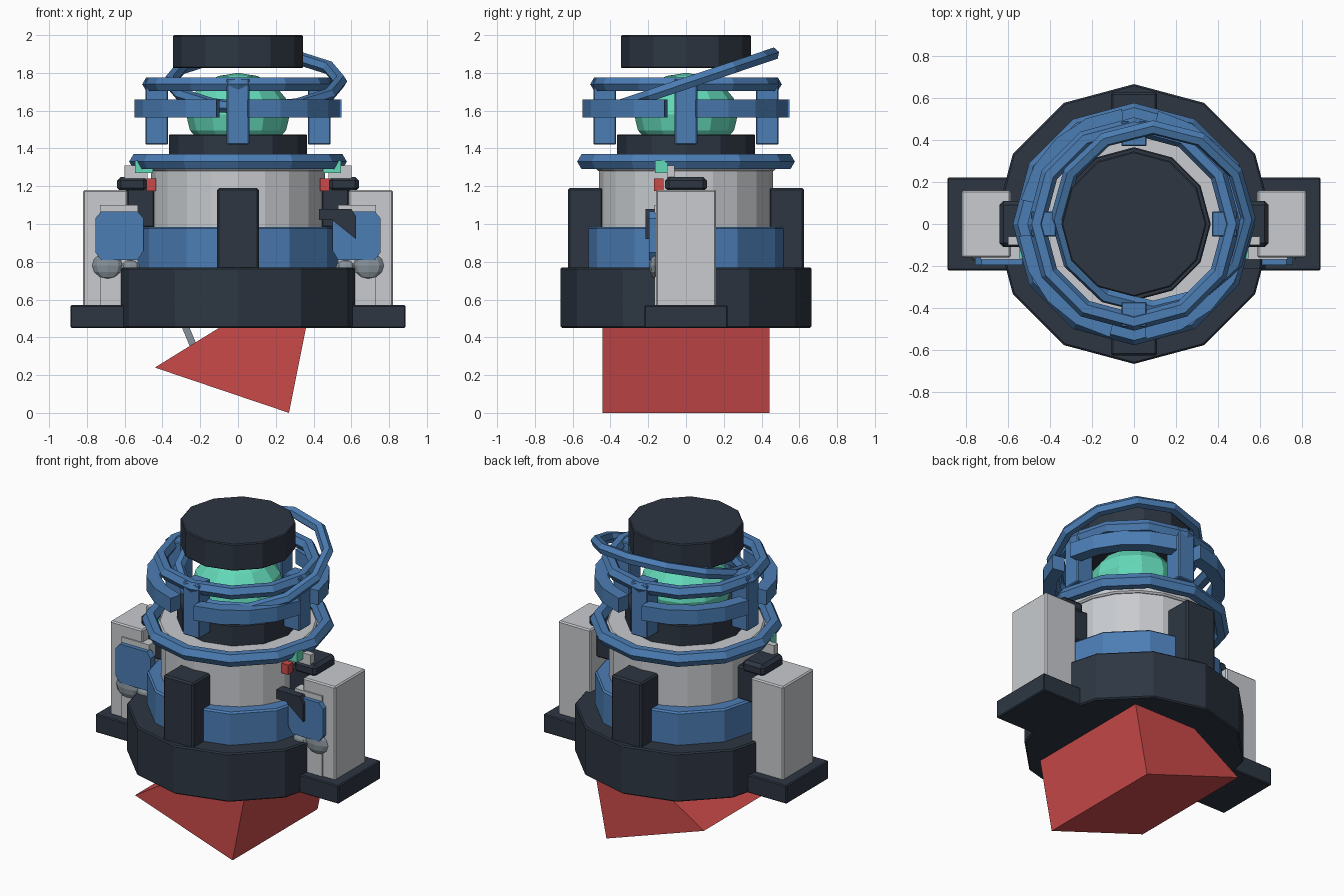
import bpy, bmesh, math
from mathutils import Matrix, Vector

if "Cube" in bpy.data.objects:
    bpy.data.objects.remove(bpy.data.objects["Cube"])


def mat(name, r, g, b):
    m = bpy.data.materials.new(name)
    lin = [((c / 255 + 0.055) / 1.055) ** 2.4 for c in (r, g, b)]
    m.diffuse_color = (*lin, 1)
    m.use_nodes = True
    m.node_tree.nodes["Principled BSDF"].inputs["Base Color"].default_value = m.diffuse_color
    return m


DARK = mat("dark slate", 45, 54, 66)
BLUE = mat("steel blue", 75, 125, 180)
LIGHT = mat("light grey", 200, 203, 207)
GREY = mat("mid grey", 135, 146, 154)
GREEN = mat("mint green", 100, 218, 186)
RED = mat("red", 203, 74, 74)


def add(name, bm, material, bevel=0):
    bmesh.ops.recalc_face_normals(bm, faces=bm.faces)
    me = bpy.data.meshes.new(name)
    bm.to_mesh(me)
    bm.free()
    me.materials.append(material)
    ob = bpy.data.objects.new(name, me)
    bpy.context.collection.objects.link(ob)
    if bevel:
        mod = ob.modifiers.new("bevel", 'BEVEL')
        mod.width, mod.segments = bevel, 1
        mod.limit_method, mod.angle_limit = 'ANGLE', math.radians(40)
    return ob


def box(name, x, y, z, material, bevel=0, turn=0):
    """Box from (min, max) pairs, optionally turned about z."""
    bm = bmesh.new()
    size = [b - a for a, b in (x, y, z)]
    mid = Vector([(a + b) / 2 for a, b in (x, y, z)])
    bmesh.ops.create_cube(bm, size=1, matrix=Matrix.Rotation(turn, 4, 'Z')
                          @ Matrix.Translation(mid) @ Matrix.Diagonal((*size, 1)))
    return add(name, bm, material, bevel)


def drum(name, r, z0, z1, material, sides=12, bevel=0):
    bm = bmesh.new()
    bmesh.ops.create_cone(bm, cap_ends=True, segments=sides, radius1=r, radius2=r,
                          depth=z1 - z0, matrix=Matrix.Translation((0, 0, (z0 + z1) / 2)))
    return add(name, bm, material, bevel)


def sweep(name, section, angles, material, matrix=Matrix(), closed=True):
    """Revolve a closed (radius, height) section through the given angles."""
    bm = bmesh.new()
    loops = [[bm.verts.new(matrix @ Vector((r * math.cos(a), r * math.sin(a), h)))
              for r, h in section] for a in angles]
    n, k = len(loops), len(section)
    for i in range(n if closed else n - 1):
        p, q = loops[i], loops[(i + 1) % n]
        for j in range(k):
            bm.faces.new((p[j], p[(j + 1) % k], q[(j + 1) % k], q[j]))
    if not closed:
        bm.faces.new(loops[0])
        bm.faces.new(loops[-1])
    return add(name, bm, material)


def hoop(name, major, minor, matrix):
    section = [(major + minor * math.cos(i * math.pi / 3),
                minor * math.sin(i * math.pi / 3)) for i in range(6)]
    return sweep(name, section, [i * math.pi / 6 for i in range(12)], BLUE, matrix)


def prism(name, pts, y0, y1, material, bevel=0):
    """Extrude an (x, z) outline along y."""
    bm = bmesh.new()
    a = [bm.verts.new((x, y0, z)) for x, z in pts]
    b = [bm.verts.new((x, y1, z)) for x, z in pts]
    bm.faces.new(a)
    bm.faces.new(b)
    for i in range(len(pts)):
        j = (i + 1) % len(pts)
        bm.faces.new((a[i], a[j], b[j], b[i]))
    return add(name, bm, material, bevel)


def ball(name, centre, size, material, u=12, v=8):
    bm = bmesh.new()
    bmesh.ops.create_uvsphere(bm, u_segments=u, v_segments=v, radius=1,
                              matrix=Matrix.Translation(centre) @ Matrix.Diagonal((*size, 1)))
    return add(name, bm, material)


# Central stack
drum("base", 0.665, 0.45, 0.77, DARK, bevel=0.008)
drum("collar", 0.545, 0.76, 0.985, BLUE, bevel=0.01)
drum("body", 0.46, 0.9, 1.3, LIGHT, sides=20)
drum("body_rim", 0.475, 1.28, 1.34, LIGHT, sides=20, bevel=0.01)
drum("neck", 0.365, 1.32, 1.475, DARK, bevel=0.006)
ball("dome", (0, 0, 1.58), (0.275, 0.275, 0.22), GREEN)
drum("top_cap", 0.345, 1.825, 2.0, DARK, bevel=0.006)

# Rings
hoop("lower_ring", 0.53, 0.046, Matrix.Translation((0, 0, 1.33)))
hoop("upper_ring", 0.465, 0.042, Matrix.Translation((0, 0, 1.74)))
hoop("tilted_ring", 0.452, 0.036, Matrix.Translation((0.09, 0.03, 1.755))
     @ Matrix.Rotation(math.radians(18.6), 4, 'X'))

# Four clamps, and band arcs that run between them
for i in range(4):
    turn = i * math.pi / 2
    box("clamp", (0.37, 0.49), (-0.06, 0.06), (1.42, 1.77), BLUE, 0.006, turn)
    arc = [turn + math.radians(6 + 18 * k) for k in range(5)]
    sweep("band_arc", [(0.47, 1.565), (0.55, 1.565), (0.55, 1.66), (0.47, 1.66)],
          arc, BLUE, closed=False)

# Upright blocks at front and back
for s in (-1, 1):
    box("upright_block", (-0.11, 0.11), sorted((s * 0.44, s * 0.625)), (0.76, 1.19), DARK, 0.01)

# Red wedge and strut under the base
prism("wedge", [(-0.44, 0.24), (0.27, 0), (0.37, 0.5), (-0.02, 0.5)], -0.443, 0.443, RED)
prism("strut", [(-0.30, 0.46), (-0.25, 0.34), (-0.21, 0.34), (-0.26, 0.46)], -0.02, 0.02, GREY)

# Side equipment, mirrored left and right
for s in (-1, 1):
    def span(a, b):
        return sorted((s * a, s * b))

    box("side_arm", span(0.5, 0.887), (-0.22, 0.22), (0.45, 0.57), DARK, 0.006)
    box("side_tank", span(0.585, 0.82), (-0.16, 0.16), (0.5, 1.18), LIGHT, 0.008)
    box("tank_panel", span(0.53, 0.73), (-0.168, -0.1), (0.57, 1.1), LIGHT)
    plate = [(0.5, 0.86), (0.53, 0.81), (0.725, 0.81), (0.755, 0.85), (0.755, 1.03),
             (0.725, 1.065), (0.53, 1.065), (0.5, 1.03)]
    prism("blue_plate", [(s * x, z) for x, z in plate], -0.195, -0.15, BLUE)
    ball("large_knob", (s * 0.69, -0.165, 0.78), (0.082, 0.03, 0.07), GREY, 8, 6)
    ball("small_knob", (s * 0.57, -0.165, 0.76), (0.055, 0.03, 0.05), GREY, 8, 6)
    box("bracket", span(0.44, 0.59), (-0.1, 0.1), (0.98, 1.2), DARK, 0.01)
    box("bracket_top", span(0.48, 0.64), (-0.11, 0.11), (1.17, 1.25), DARK, 0.02)
    box("vent", span(0.48, 0.6), (-0.1, -0.06), (1.24, 1.31), LIGHT)
    box("red_button", span(0.435, 0.485), (-0.17, -0.12), (1.175, 1.24), RED)
    box("green_button", span(0.45, 0.545), (-0.165, -0.1), (1.27, 1.335), GREEN)

# Hooked tool on the right side
hook = [(0.43, 1.02), (0.5, 1.02), (0.625, 0.92), (0.625, 1.04), (0.6, 1.08), (0.43, 1.08)]
prism("hook", hook, -0.215, -0.15, DARK)
